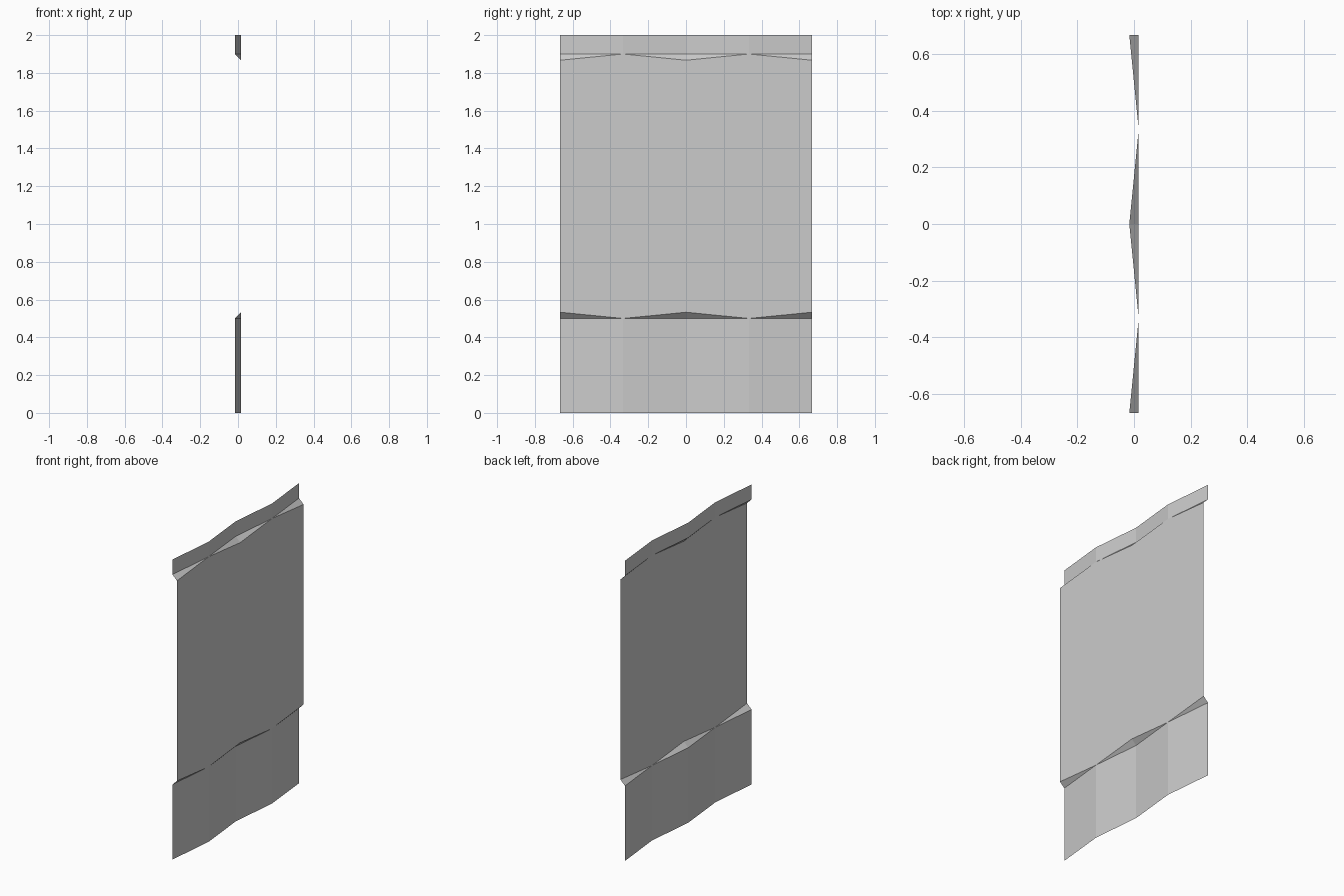
import bpy

if "Cube" in bpy.data.objects:
    bpy.data.objects.remove(bpy.data.objects["Cube"])

D = 0.0165            # half depth of the folds
YS = [i / 3 for i in range(-2, 3)]
BACK = [i % 2 == 0 for i in range(5)]   # columns where the sheet folds back

# vertical section of each column, bottom to top
def section(back):
    x = -D if back else D
    e = 2 * D if back else 0.0
    return [(x, 0), (x, 0.5), (D, 0.5 + e), (D, 1.9 - e), (x, 1.9), (x, 2)]

def sheet(name, lo, hi):
    verts, faces, index = [], [], {}
    def vid(p):
        key = tuple(round(c, 5) for c in p)
        if key not in index:
            index[key] = len(verts)
            verts.append(p)
        return index[key]
    cols = [[vid((x, y, z)) for x, z in section(b)[lo:hi]] for y, b in zip(YS, BACK)]
    for a, b in zip(cols, cols[1:]):
        for i in range(len(a) - 1):
            quad = [a[i], b[i], b[i + 1], a[i + 1]]
            faces.append(list(dict.fromkeys(quad)))   # bevels collapse to triangles
    me = bpy.data.meshes.new(name)
    me.from_pydata(verts, [], faces)
    me.update()
    ob = bpy.data.objects.new(name, me)
    bpy.context.collection.objects.link(ob)

# corrugated skirt, bevels with flat panel, corrugated top rim
sheet("lower_corrugated_skirt", 0, 2)
sheet("lower_bevel", 1, 3)
sheet("flat_panel", 2, 4)
sheet("upper_bevel", 3, 5)
sheet("upper_corrugated_rim", 4, 6)
